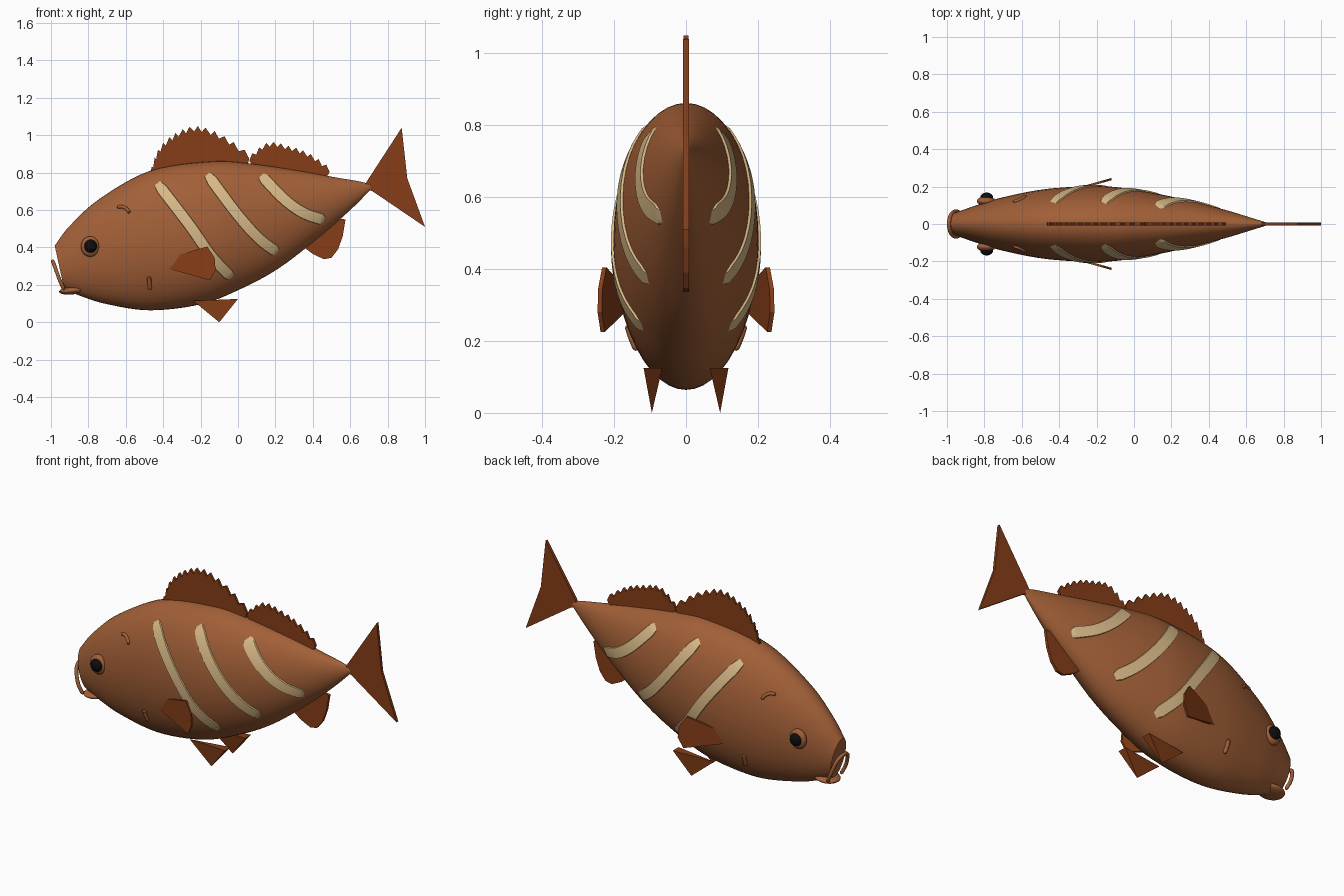
import bpy, bmesh, math
from mathutils import Vector, Matrix
from mathutils.bvhtree import BVHTree

if "Cube" in bpy.data.objects:
    bpy.data.objects.remove(bpy.data.objects["Cube"])


def material(name, rgb):
    m = bpy.data.materials.new(name)
    m.diffuse_color = (*rgb, 1)
    m.use_nodes = True
    m.node_tree.nodes["Principled BSDF"].inputs["Base Color"].default_value = m.diffuse_color
    return m


SKIN = material("copper brown", (0.36, 0.115, 0.038))
FIN = material("dark rust", (0.24, 0.048, 0.009))
CREAM = material("cream", (0.68, 0.48, 0.24))
BLACK = material("black", (0.004, 0.004, 0.005))


def finish(name, bm, mat, mirror=False, smooth=True):
    """Turn a bmesh into an object, optionally mirrored to the other flank."""
    bmesh.ops.recalc_face_normals(bm, faces=bm.faces)
    me = bpy.data.meshes.new(name)
    bm.to_mesh(me)
    bm.free()
    me.materials.append(mat)
    ob = bpy.data.objects.new(name, me)
    bpy.context.collection.objects.link(ob)
    if mirror:
        ob.modifiers.new("Mirror", 'MIRROR').use_axis = (False, True, False)
    if smooth:
        bpy.ops.object.select_all(action='DESELECT')
        ob.select_set(True)
        bpy.context.view_layer.objects.active = ob
        bpy.ops.object.shade_smooth_by_angle(angle=math.radians(40))
    return ob


def spline(pts, n):
    """Catmull-Rom samples through points of any dimension."""
    p = [Vector(q) for q in pts]
    p = [p[0] * 2 - p[1]] + p + [p[-1] * 2 - p[-2]]
    out = []
    for i in range(1, len(p) - 2):
        a, b, c, d = p[i - 1:i + 3]
        for k in range(n):
            t = k / n
            out.append(0.5 * (2 * b + (c - a) * t + (2 * a - 5 * b + 4 * c - d) * t * t
                              + (3 * b - a - 3 * c + d) * t ** 3))
    return out + [p[-2]]


def plate(name, pts, thick, mirror=False, yfun=lambda x: 0.0):
    """Thin fin from an x-z outline."""
    bm = bmesh.new()
    f = bm.faces.new([bm.verts.new((x, yfun(x) - thick / 2, z)) for x, z in pts])
    r = bmesh.ops.extrude_face_region(bm, geom=[f])
    for v in r['geom']:
        if isinstance(v, bmesh.types.BMVert):
            v.co.y += thick
    return finish(name, bm, FIN, mirror, False)


def tube(name, pts, radius, mat, mirror=False, sides=10):
    """Round rod swept along a path, with tapered ends."""
    path = spline(pts, 6)
    bm = bmesh.new()
    rings = []
    for i, p in enumerate(path):
        t = (path[min(i + 1, len(path) - 1)] - path[max(i - 1, 0)]).normalized()
        q = t.to_track_quat('Z', 'Y')
        r = radius * (0.5 if i in (0, len(path) - 1) else 1)
        rings.append([bm.verts.new(p + q @ Vector((r * math.cos(a), r * math.sin(a), 0)))
                      for a in (2 * math.pi * k / sides for k in range(sides))])
    for a, b in zip(rings, rings[1:]):
        for k in range(sides):
            bm.faces.new((a[k], a[k - 1], b[k - 1], b[k]))
    bm.faces.new(rings[0])
    bm.faces.new(rings[-1])
    return finish(name, bm, mat, mirror)


def ball(name, loc, size, mat, mirror=False, tilt=0.0):
    bm = bmesh.new()
    mx = Matrix.Translation(loc) @ Matrix.Rotation(tilt, 4, 'Y') @ Matrix.Diagonal((*size, 1))
    bmesh.ops.create_uvsphere(bm, u_segments=24, v_segments=14, radius=1, matrix=mx)
    return finish(name, bm, mat, mirror)


# Body: elliptical sections, each given by its back point, belly point and half width
sections = [(-0.98, 0.41, -0.93, 0.18, 0.06), (-0.90, 0.515, -0.84, 0.14, 0.09),
            (-0.74, 0.66, -0.70, 0.097, 0.138), (-0.47, 0.81, -0.47, 0.064, 0.187),
            (-0.15, 0.86, -0.20, 0.096, 0.202), (0.06, 0.85, 0.01, 0.176, 0.178),
            (0.33, 0.81, 0.22, 0.29, 0.13), (0.52, 0.775, 0.44, 0.46, 0.077),
            (0.64, 0.755, 0.60, 0.60, 0.035), (0.72, 0.735, 0.715, 0.715, 0.005)]
N = 48
bm = bmesh.new()
rings = []
for xt, zt, xb, zb, w in spline(sections, 6):
    top, bot = Vector((xt, 0, zt)), Vector((xb, 0, zb))
    mid, half = (top + bot) / 2, (top - bot) / 2
    rings.append([bm.verts.new(mid + half * math.cos(a) + Vector((0, w * math.sin(a), 0)))
                  for a in (2 * math.pi * k / N for k in range(N))])
for a, b in zip(rings, rings[1:]):
    for k in range(N):
        bm.faces.new((a[k], a[k - 1], b[k - 1], b[k]))
bm.faces.new(rings[0])
bm.faces.new(rings[-1])
bm.normal_update()
bvh = BVHTree.FromBMesh(bm)
finish("body", bm, SKIN)


def flank(x, z):
    """Half width of the body at a side-view position."""
    hit = bvh.ray_cast(Vector((x, 1, z)), Vector((0, -1, 0)))[0]
    return hit.y if hit else 0.0


# Cream stripes: raised strips laid on the flank
stripes = [[(-0.44, 0.755), (-0.26, 0.52), (-0.14, 0.35), (-0.03, 0.235)],
           [(-0.17, 0.80), (-0.01, 0.585), (0.11, 0.45), (0.215, 0.37)],
           [(0.12, 0.79), (0.245, 0.66), (0.35, 0.585), (0.465, 0.545)]]
for i, pts in enumerate(stripes):
    path = spline(pts, 10)
    last = len(path) - 1
    bm = bmesh.new()
    rows = []
    for j, p in enumerate(path):
        d = (path[min(j + 1, last)] - path[max(j - 1, 0)]).normalized()
        e = min(j, last - j)
        w = 0.031 * min(1, 0.55 + 0.25 * e)
        row = []
        for c in (-1, -0.9, -0.45, 0, 0.45, 0.9, 1):
            x, z = p.x - d.y * w * c, p.y + d.x * w * c
            lift = -0.004 if abs(c) == 1 or e == 0 else 0.007
            row.append(bm.verts.new((x, flank(x, z) + lift, z)))
        rows.append(row)
    for a, b in zip(rows, rows[1:]):
        for k in range(6):
            bm.faces.new((a[k], a[k + 1], b[k + 1], b[k]))
    # outward facing, checked after the normals are made consistent
    ob = finish(f"stripe_{i + 1}", bm, CREAM, True)
    if sum(f.normal.y for f in ob.data.polygons) < 0:
        ob.data.flip_normals()


# Spiny dorsal fins: arched outline with saw teeth, base sunk in the back
def dorsal(name, arch, base, teeth, depth):
    path = spline(arch, 24)
    pts = []
    for k in range(teeth * 2 + 1):
        p = path[round(k * (len(path) - 1) / (teeth * 2))]
        pts.append((p.x, p.y - (0 if k % 2 else depth)))
    plate(name, pts + base, 0.014)


dorsal("front_dorsal_fin", [(-0.47, 0.81), (-0.42, 0.935), (-0.33, 1.015), (-0.22, 1.05),
                            (-0.09, 1.005), (0.06, 0.905)], [(0.04, 0.8), (-0.44, 0.77)], 14, 0.03)
dorsal("rear_dorsal_fin", [(0.06, 0.89), (0.16, 0.962), (0.27, 0.945), (0.38, 0.905),
                           (0.49, 0.83)], [(0.46, 0.75), (0.10, 0.8)], 11, 0.025)

# Tail and anal fin
plate("tail_fin", [(0.67, 0.72), (0.69, 0.755), (0.875, 1.04), (0.905, 0.77), (1.0, 0.51),
                   (0.72, 0.70)], 0.016)
plate("anal_fin", [(0.34, 0.41), (0.40, 0.365), (0.46, 0.337), (0.50, 0.345), (0.535, 0.39),
                   (0.56, 0.46), (0.575, 0.55), (0.47, 0.56)], 0.016)

# Pectoral fins flare outward from the flanks
plate("pectoral_fin", [(-0.385, 0.29), (-0.37, 0.345), (-0.165, 0.405), (-0.125, 0.345),
                       (-0.12, 0.28), (-0.15, 0.225)], 0.012, True,
      lambda x: 0.24 + (x + 0.12) * 0.28)

# Pelvic fins: wedges under the belly
bm = bmesh.new()
for co in ((-0.24, 0.09, 0.115), (-0.10, 0.095, 0.0), (0.0, 0.066, 0.125), (0.0, 0.118, 0.125)):
    bm.verts.new(co)
bmesh.ops.convex_hull(bm, input=bm.verts)
finish("pelvic_fin", bm, FIN, True, False)

# Eyes: socket and pupil
ball("eye_socket", (-0.79, 0.122, 0.405), (0.05, 0.026, 0.055), SKIN, True)
ball("pupil", (-0.788, 0.142, 0.407), (0.034, 0.026, 0.035), BLACK, True)

# Mouth: arched upper lip and flat lower lip
tube("upper_lip", [(-0.93, -0.06, 0.175), (-0.955, -0.068, 0.23), (-0.98, -0.048, 0.30),
                   (-0.99, 0, 0.325), (-0.98, 0.048, 0.30), (-0.955, 0.068, 0.23),
                   (-0.93, 0.06, 0.175)], 0.01, SKIN)
ball("lower_lip", (-0.885, 0, 0.17), (0.072, 0.066, 0.021), SKIN, tilt=-0.1)


# Brow ridge and gill slit marks
def mark(name, pts, radius):
    tube(name, [(x, flank(x, z) + 0.002, z) for x, z in pts], radius, SKIN, True)


mark("brow_ridge", [(-0.645, 0.615), (-0.62, 0.618), (-0.595, 0.606), (-0.58, 0.585)], 0.009)
mark("gill_mark", [(-0.475, 0.245), (-0.474, 0.21), (-0.47, 0.175)], 0.011)
